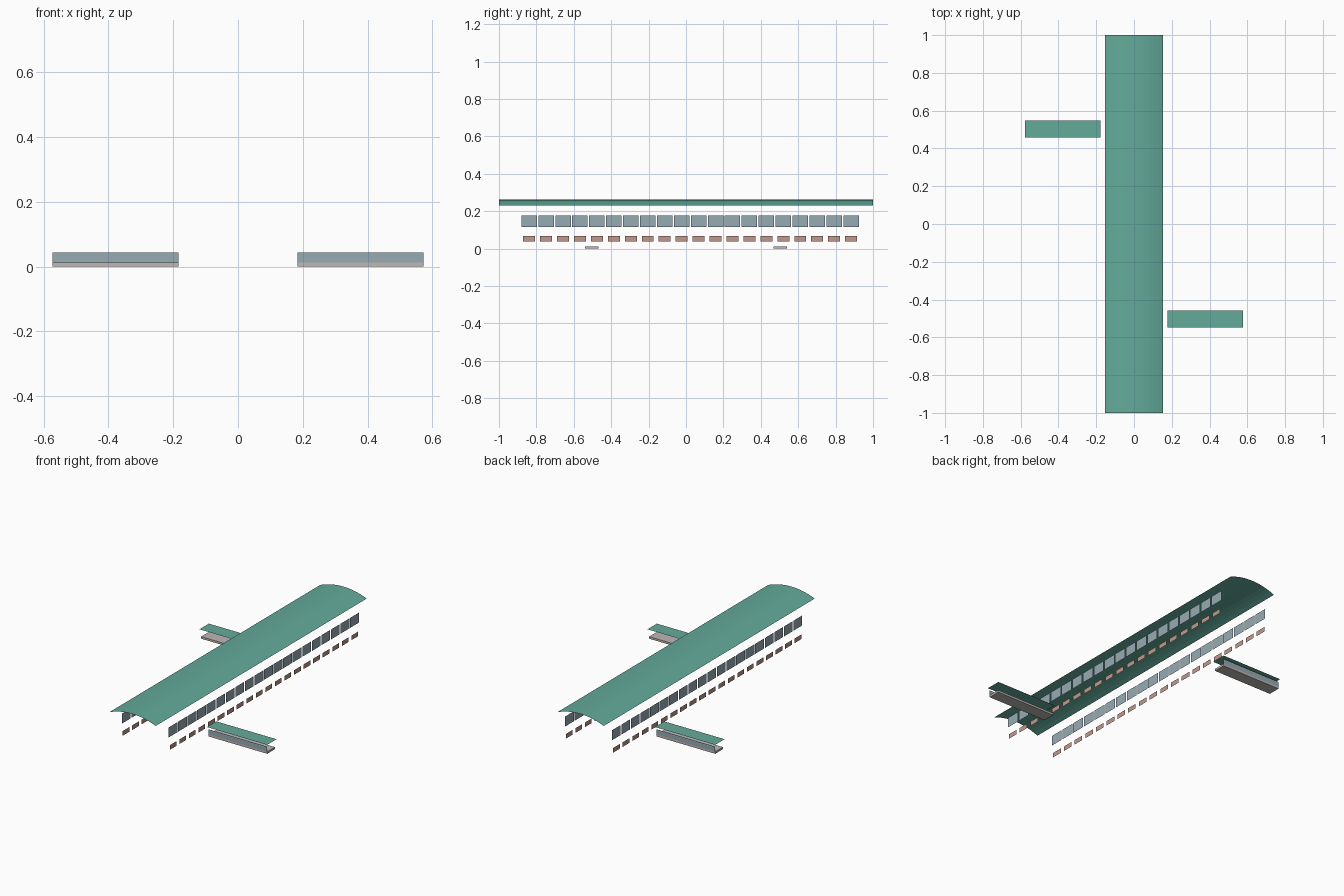
import bpy, math

if "Cube" in bpy.data.objects:
    bpy.data.objects.remove(bpy.data.objects["Cube"])


def material(name, rgb):
    m = bpy.data.materials.new(name)
    m.diffuse_color = (*rgb, 1)
    m.use_nodes = True
    m.node_tree.nodes["Principled BSDF"].inputs["Base Color"].default_value = m.diffuse_color
    return m


GREEN = material("roof green", (0.127, 0.407, 0.328))
GLASS = material("window glass", (0.305, 0.413, 0.456))
BRICK = material("brick pink", (0.53, 0.32, 0.26))
STONE = material("base grey", (0.52, 0.48, 0.47))


def make(name, verts, faces, mat):
    mesh = bpy.data.meshes.new(name)
    mesh.from_pydata(verts, [], faces)
    mesh.materials.append(mat)
    ob = bpy.data.objects.new(name, mesh)
    bpy.context.collection.objects.link(ob)
    return ob


def box(name, x0, x1, y0, y1, z0, z1, mat):
    v = [(x, y, z) for x in (x0, x1) for y in (y0, y1) for z in (z0, z1)]
    f = [(0, 1, 3, 2), (4, 6, 7, 5), (0, 4, 5, 1),
         (2, 3, 7, 6), (0, 2, 6, 4), (1, 5, 7, 3)]
    return make(name, v, f, mat)


# Long arched roof sheet
HALF, RISE, TOP, SEG = 0.154, 0.031, 0.262, 12
radius = (HALF ** 2 + RISE ** 2) / (2 * RISE)
sweep = math.asin(HALF / radius)
verts = []
for i in range(SEG + 1):
    a = -sweep + 2 * sweep * i / SEG
    x, z = radius * math.sin(a), TOP - radius + radius * math.cos(a)
    verts += [(x, -1, z), (x, 1, z)]
make("arched_roof", verts,
     [(2 * i, 2 * i + 2, 2 * i + 3, 2 * i + 1) for i in range(SEG)], GREEN)


# Rows of flat panes along one side wall, facing outward
def pane_row(name, side, x, width, z0, z1, mat, count=20, pitch=0.0906):
    v, f = [], []
    for i in range(count):
        c = 0.022 + (i - (count - 1) / 2) * pitch
        ys = (c - side * width / 2, c + side * width / 2)
        n = len(v)
        v += [(side * x, ys[0], z0), (side * x, ys[1], z0),
              (side * x, ys[1], z1), (side * x, ys[0], z1)]
        f.append((n, n + 1, n + 2, n + 3))
    make(name, v, f, mat)


for side, label in ((1, "right"), (-1, "left")):
    pane_row(label + "_windows", side, 0.155, 0.083, 0.116, 0.176, GLASS)
    pane_row(label + "_brick_panels", side, 0.157, 0.064, 0.039, 0.067, BRICK)

    # Side wing: base slab, outer glass wall and flat roof, turned half round for the left
    turn = 0 if side == 1 else math.pi
    parts = [
        box(label + "_wing_base", 0.183, 0.572, -0.54, -0.467, 0, 0.0125, STONE),
        make(label + "_wing_glass",
             [(0.183, -0.54, 0.0125), (0.572, -0.54, 0.0125),
              (0.572, -0.54, 0.043), (0.183, -0.54, 0.043)],
             [(0, 1, 2, 3)], GLASS),
        make(label + "_wing_roof",
             [(0.177, -0.548, 0.058), (0.577, -0.548, 0.058),
              (0.577, -0.459, 0.058), (0.177, -0.459, 0.058)],
             [(0, 1, 2, 3)], GREEN),
    ]
    for ob in parts:
        ob.rotation_euler.z = turn
